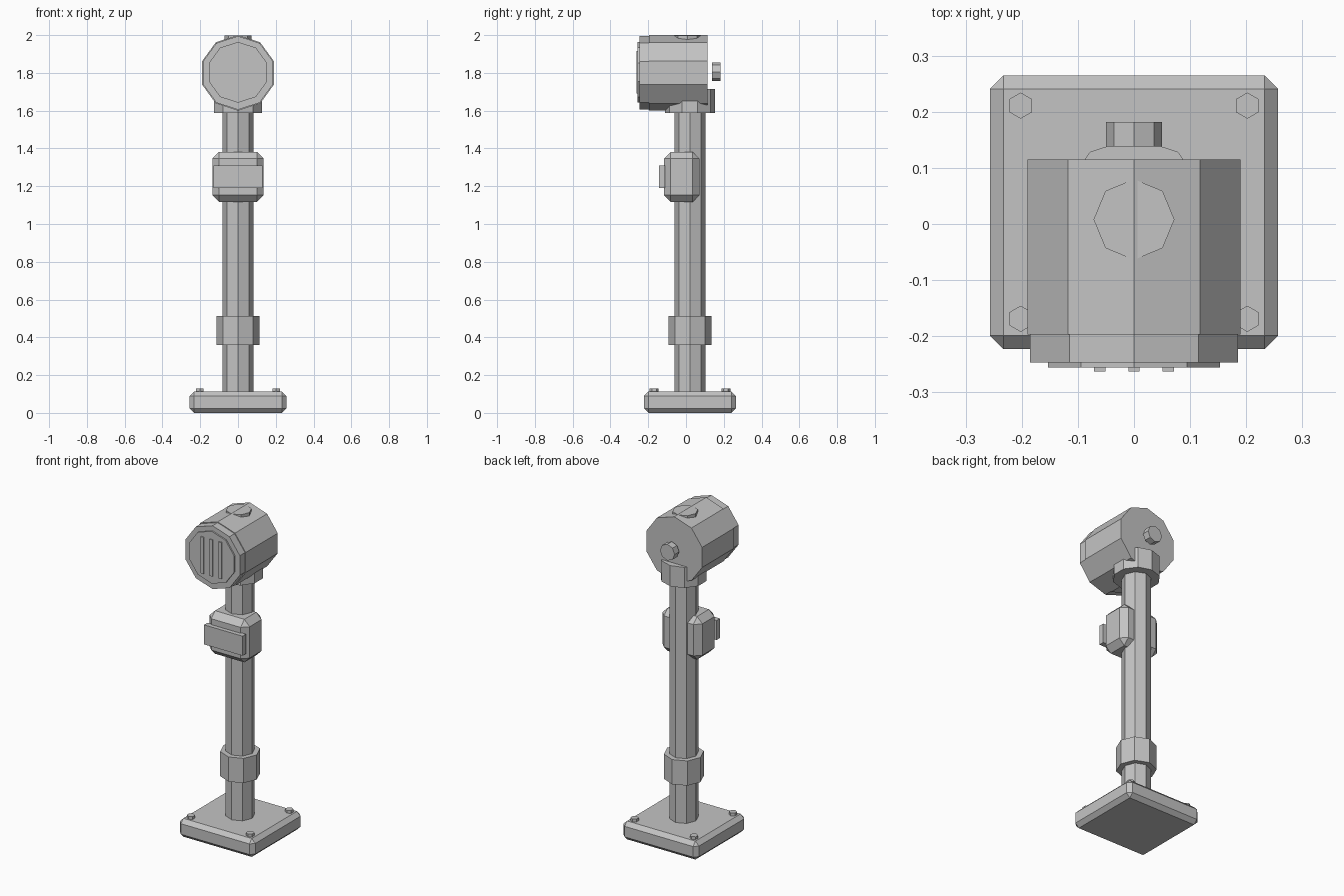
import bpy, bmesh, math

if "Cube" in bpy.data.objects:
    bpy.data.objects.remove(bpy.data.objects["Cube"])

grey = bpy.data.materials.new("plain grey")
grey.diffuse_color = (0.55, 0.55, 0.55, 1)
grey.use_nodes = True
grey.node_tree.nodes["Principled BSDF"].inputs["Base Color"].default_value = grey.diffuse_color


def finish(name, bm):
    bmesh.ops.recalc_face_normals(bm, faces=bm.faces)
    me = bpy.data.meshes.new(name)
    bm.to_mesh(me)
    bm.free()
    me.materials.append(grey)
    ob = bpy.data.objects.new(name, me)
    bpy.context.collection.objects.link(ob)
    return ob


def prism(name, sides, r, lo, hi, cx, c2, axis="z"):
    """Regular prism along z (c2 = centre y) or y (c2 = centre z), one corner at +90 degrees."""
    bm = bmesh.new()
    rings = []
    for t in (lo, hi):
        ring = []
        for k in range(sides):
            a = math.pi / 2 + 2 * math.pi * k / sides
            u, v = cx + r * math.cos(a), c2 + r * math.sin(a)
            ring.append(bm.verts.new((u, v, t) if axis == "z" else (u, t, v)))
        bm.faces.new(ring)
        rings.append(ring)
    for k in range(sides):
        j = (k + 1) % sides
        bm.faces.new((rings[0][k], rings[0][j], rings[1][j], rings[1][k]))
    return finish(name, bm)


def box(name, x, y, z, bevel=0):
    bm = bmesh.new()
    bmesh.ops.create_cube(bm, size=1)
    for v in bm.verts:
        v.co = [(lo + hi) / 2 + c * (hi - lo) for c, (lo, hi) in zip(v.co, (x, y, z))]
    if bevel:
        bmesh.ops.bevel(bm, geom=bm.edges[:], offset=bevel, segments=1,
                        profile=0.5, affect="EDGES")
    return finish(name, bm)


CY = 0.021  # post axis

# Base plate and its corner bolts
box("base_plate", (-0.257, 0.257), (-0.223, 0.265), (0, 0.113), 0.024)
for i, (x, y) in enumerate([(sx * 0.202, CY + sy * 0.19) for sx in (-1, 1) for sy in (-1, 1)]):
    prism(f"base_bolt_{i + 1}", 6, 0.0233, 0.1, 0.13, x, y)

# Post, lower collar and neck
prism("post", 8, 0.082, 0.1, 1.65, 0, CY)
prism("lower_collar", 8, 0.113, 0.36, 0.512, 0, CY)
prism("neck", 10, 0.133, 1.587, 1.714, 0, CY)

# Control box with front panel
box("control_box", (-0.136, 0.136), (-0.117, 0.071), (1.117, 1.382), 0.036)
box("control_panel", (-0.131, 0.131), (-0.143, -0.11), (1.19, 1.31))

# Head drum with front rim, face disc and slats
HZ = 1.8
prism("head_drum", 10, 0.2, -0.197, 0.115, 0, HZ, "y")
prism("head_rim", 10, 0.195, -0.247, -0.19, 0, HZ, "y")
prism("face_disc", 10, 0.161, -0.256, -0.24, 0, HZ + 0.003, "y")
for i, x in enumerate((-0.061, 0, 0.061)):
    box(f"face_slat_{i + 1}", (x - 0.01, x + 0.01), (-0.2625, -0.25), (1.69, 1.915))

# Top cap and rear knob
prism("top_cap", 8, 0.072, 1.95, 1.998, 0, 0.008)
prism("rear_knob", 8, 0.05, 0.138, 0.182, 0, 1.806, "y")
